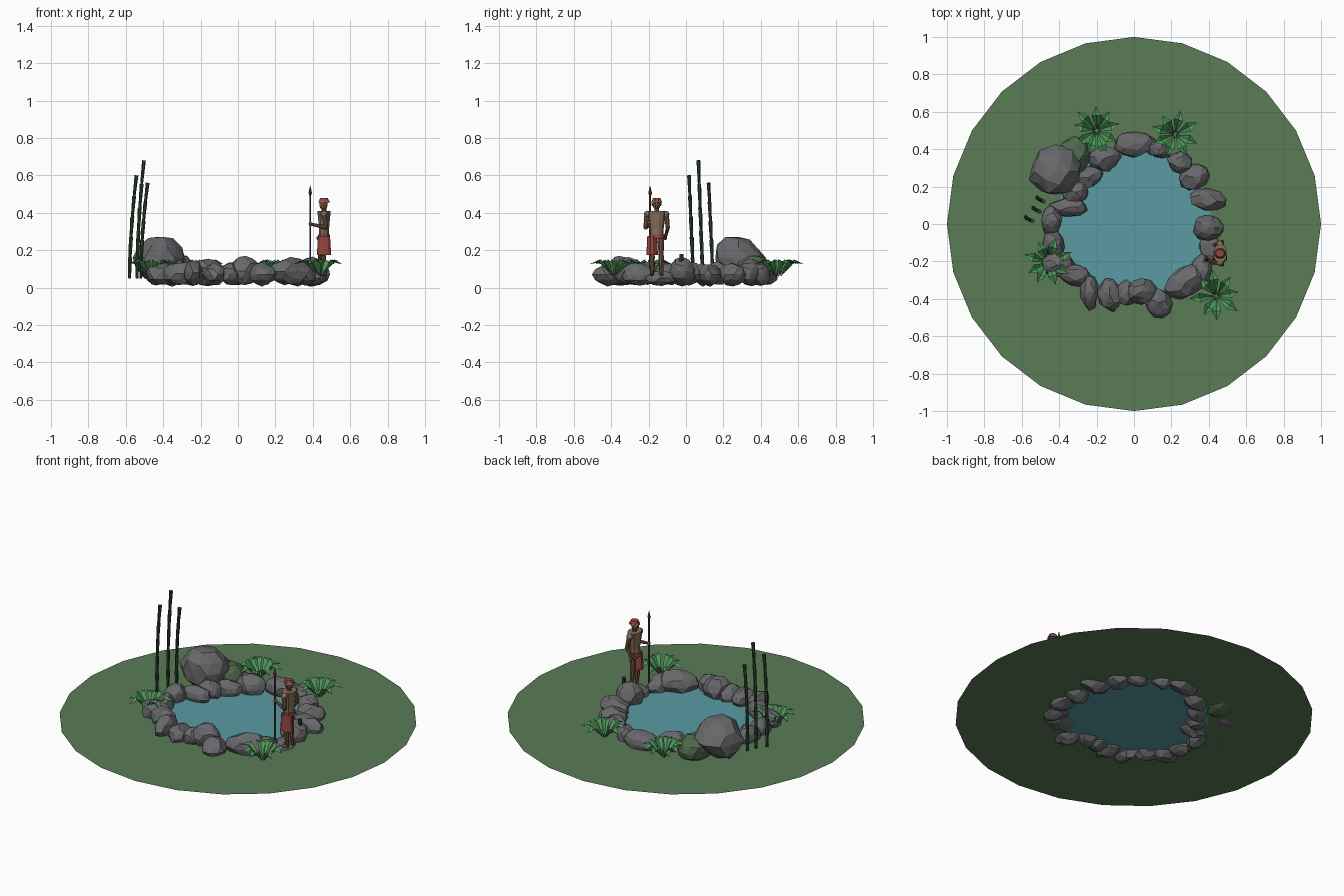
import bpy, bmesh, math, random
from mathutils import Vector, Matrix

random.seed(4)
if "Cube" in bpy.data.objects:
    bpy.data.objects.remove(bpy.data.objects["Cube"])

GROUND = 0.05


def material(name, r, g, b):
    m = bpy.data.materials.new(name)
    m.use_nodes = True
    m.diffuse_color = (r, g, b, 1)
    bsdf = next(n for n in m.node_tree.nodes if n.type == "BSDF_PRINCIPLED")
    bsdf.inputs["Base Color"].default_value = (r, g, b, 1)
    return m


GRASS = material("grass green", .10, .20, .09)
WATER = material("pool blue", .10, .33, .37)
STONE = material("stone grey", .14, .14, .15)
MOSS = material("mossy stone", .08, .14, .07)
LEAF = material("leaf green", .07, .31, .10)
CANE = material("dark cane green", .03, .075, .035)
SKIN = material("brown skin", .17, .09, .055)
TAN = material("tan leather", .24, .16, .10)
RED = material("red cloth", .30, .06, .05)
WOOD = material("dark wood", .10, .055, .035)


def finish(name, bm, mat):
    bmesh.ops.recalc_face_normals(bm, faces=bm.faces)
    mesh = bpy.data.meshes.new(name)
    bm.to_mesh(mesh)
    bm.free()
    mesh.materials.append(mat)
    obj = bpy.data.objects.new(name, mesh)
    bpy.context.collection.objects.link(obj)
    return obj


def add_tube(bm, a, b, r1, r2, sides=8):
    a, b = Vector(a), Vector(b)
    rot = (b - a).to_track_quat("Z", "Y").to_matrix().to_4x4()
    bmesh.ops.create_cone(bm, cap_ends=True, segments=sides, radius1=r1, radius2=r2,
                          depth=(b - a).length,
                          matrix=Matrix.Translation((a + b) / 2) @ rot)


def tube(name, a, b, r1, r2, mat, sides=8):
    bm = bmesh.new()
    add_tube(bm, a, b, r1, r2, sides)
    return finish(name, bm, mat)


def rock(name, centre, size, mat=STONE, turn=0.0):
    bm = bmesh.new()
    bmesh.ops.create_icosphere(bm, subdivisions=2, radius=1)
    for v in bm.verts:
        v.co *= random.uniform(0.87, 1.1)
    bmesh.ops.transform(bm, verts=bm.verts, matrix=Matrix.Translation(centre)
                        @ Matrix.Rotation(turn, 4, "Z") @ Matrix.Diagonal((*size, 1)))
    return finish(name, bm, mat)


def ellipsoid(name, centre, size, mat):
    bm = bmesh.new()
    bmesh.ops.create_uvsphere(bm, u_segments=10, v_segments=7, radius=1)
    bmesh.ops.transform(bm, verts=bm.verts,
                        matrix=Matrix.Translation(centre) @ Matrix.Diagonal((*size, 1)))
    return finish(name, bm, mat)


# Grass ring with the pool filling its middle
def circle(bm, radius):
    return bmesh.ops.create_circle(bm, segments=24, radius=radius,
                                   matrix=Matrix.Translation((0, 0, GROUND)))


bm = bmesh.new()
circle(bm, 1.0)
circle(bm, 0.42)
bmesh.ops.bridge_loops(bm, edges=bm.edges)
finish("grass", bm, GRASS)
bm = bmesh.new()
circle(bm, 0.42)
bmesh.ops.contextual_create(bm, geom=bm.edges)
finish("water", bm, WATER)

# Rocks round the pool, in hundredths: x, y, half width, half depth, top, turn in degrees
RING = [(0, 43, 11, 7, 14, 0), (13, 40, 7, 5, 13, -20), (25, 33, 7, 6, 14, 0),
        (32, 25, 8, 7, 13, 20), (39, 13, 10, 6, 13, -8), (40, -2, 9, 7, 16, 0),
        (41, -13, 6, 9, 9, 15), (36, -25, 6, 9, 13, 0), (28, -31, 12, 8, 16, 30),
        (13, -42, 7, 8, 13, 15), (4, -36, 8, 7, 17, 0), (-4, -37, 6, 7, 13, 0),
        (-13, -38, 6, 9, 13, 15), (-24, -36, 5, 10, 15, 0), (-32, -27, 9, 6, 14, -15),
        (-41, -22, 9, 7, 14, -10), (-43, -11, 6, 8, 13, 10), (-44, 2, 6, 8, 14, 0),
        (-35, 9, 10, 5, 13, 0), (-31, 17, 7, 6, 14, 20), (-24, 25, 8, 6, 13, 30),
        (-16, 35, 9, 7, 15, 20)]
for i, row in enumerate(RING):
    x, y, w, d, top, turn = (n / 100 for n in row)
    low = 0.01
    rock(f"pool_rock_{i + 1}", (x, y, (top + low) / 2), (w, d, (top - low) / 2),
         turn=math.radians(turn * 100))
rock("boulder", (-.42, .28, .16), (.14, .135, .125))
rock("mossy_boulder", (-.32, .37, .10), (.09, .105, .08), MOSS)

# Canes built of flared joints, leaning over slightly
for i, (x, y, top) in enumerate([(-.58, .04, .6), (-.54, .09, .68), (-.52, .145, .56)]):
    bm = bmesh.new()
    foot, tip = Vector((x, y, GROUND)), Vector((x + .037, y - .024, top))
    joints = 5
    points = []
    for k in range(joints + 1):
        t = k / joints
        p = foot.lerp(tip, t)
        p.x += (t * t - t) * .03
        points.append(p)
    for a, b in zip(points, points[1:]):
        add_tube(bm, a, b, .008, .011)
    finish(f"cane_{i + 1}", bm, CANE)
tube("cane_stump", (.44, -.025, .12), (.44, -.025, .18), .011, .011, CANE)


# Ferns: folded leaves which rise and then droop at the tip
def fern(name, x, y, reach, leaves, start):
    bm = bmesh.new()
    for k in range(leaves):
        a = start + math.tau * k / leaves + random.uniform(-.12, .12)
        r = reach * random.uniform(.88, 1.08)
        out, side = Vector((math.cos(a), math.sin(a), 0)), Vector((-math.sin(a), math.cos(a), 0))

        def point(along, across, height):
            return bm.verts.new(Vector((x, y, GROUND + height)) + out * r * along + side * across)

        base, ridge, tip = point(.05, 0, .01), point(.62, 0, .085), point(1, 0, .075)
        for s in (-1, 1):
            edge = point(.6, .026 * s, .1)
            bm.faces.new((base, ridge, edge))
            bm.faces.new((ridge, tip, edge))
    finish(name, bm, LEAF)


fern("fern_back_right", -.2, .5, .14, 9, .2)
fern("fern_back_left", .22, .48, .125, 8, .5)
fern("fern_front_left", .44, -.385, .135, 8, .1)
fern("fern_front_right", -.46, -.205, .13, 8, .4)

# Standing guard facing the pool (towards -x)
X, Y = .46, -.157
for s, side in ((-1, "left"), (1, "right")):
    hip, knee = (X, Y + .022 * s, .27), (X - .004, Y + .024 * s, .17)
    ankle = (X + .004, Y + .025 * s, .075)
    tube(side + "_thigh", knee, hip, .014, .019, SKIN)
    tube(side + "_shin", ankle, knee, .010, .015, SKIN)
    ellipsoid(side + "_foot", (X - .012, Y + .025 * s, .072), (.027, .012, .01), SKIN)
    ellipsoid(side + "_shoulder", (X, Y + .05 * s, .392), (.019, .018, .019), TAN)
    # Left hand grips the spear, right arm hangs bent
    shoulder, elbow = (X, Y + .052 * s, .39), (X + .012, Y + .06 * s, .32)
    hand = (X - .072, Y - .035, .34) if s < 0 else (X - .03, Y + .045, .265)
    tube(side + "_upper_arm", elbow, shoulder, .011, .014, SKIN)
    tube(side + "_forearm", hand, elbow, .008, .011, SKIN)
    ellipsoid(side + "_hand", hand, (.011, .011, .012), SKIN)


def oval_tube(name, low, high, r1, r2, squash, mat):
    obj = tube(name, (0, 0, low), (0, 0, high), r1, r2, mat, 10)
    for v in obj.data.vertices:
        v.co.x = v.co.x * squash + X
        v.co.y += Y


oval_tube("chest", .31, .41, .037, .05, .75, TAN)
oval_tube("waist", .265, .315, .037, .036, .75, TAN)
oval_tube("belt", .262, .285, .043, .041, .8, RED)

# Cloth draped over the left thigh
bm = bmesh.new()
bmesh.ops.create_cone(bm, segments=10, radius1=.031, radius2=.026, depth=.1,
                      matrix=Matrix.Translation((X, Y - .024, .225)))
for v in bm.verts:
    v.co.x = X + (v.co.x - X) * 1.3
finish("draped_cloth", bm, RED)

# Head with a cap
tube("neck", (X, Y, .4), (X, Y, .435), .013, .012, SKIN)
ellipsoid("head", (X - .003, Y, .445), (.024, .021, .029), SKIN)
oval_tube("cap_band", .454, .464, .03, .027, 1.1, TAN)
oval_tube("cap", .462, .478, .026, .02, 1.1, RED)
for s in (-1, 1):
    ellipsoid("ear", (X, Y + .022 * s, .445), (.006, .005, .009), SKIN)

# Spear
sx, sy = .386, -.192
tube("spear_shaft", (sx, sy, .06), (sx, sy, .5), .005, .005, WOOD, 6)
tube("spear_collar", (sx, sy, .49), (sx, sy, .505), .005, .01, WOOD, 6)
tube("spear_head", (sx, sy, .505), (sx, sy, .548), .01, 0, WOOD, 4)
